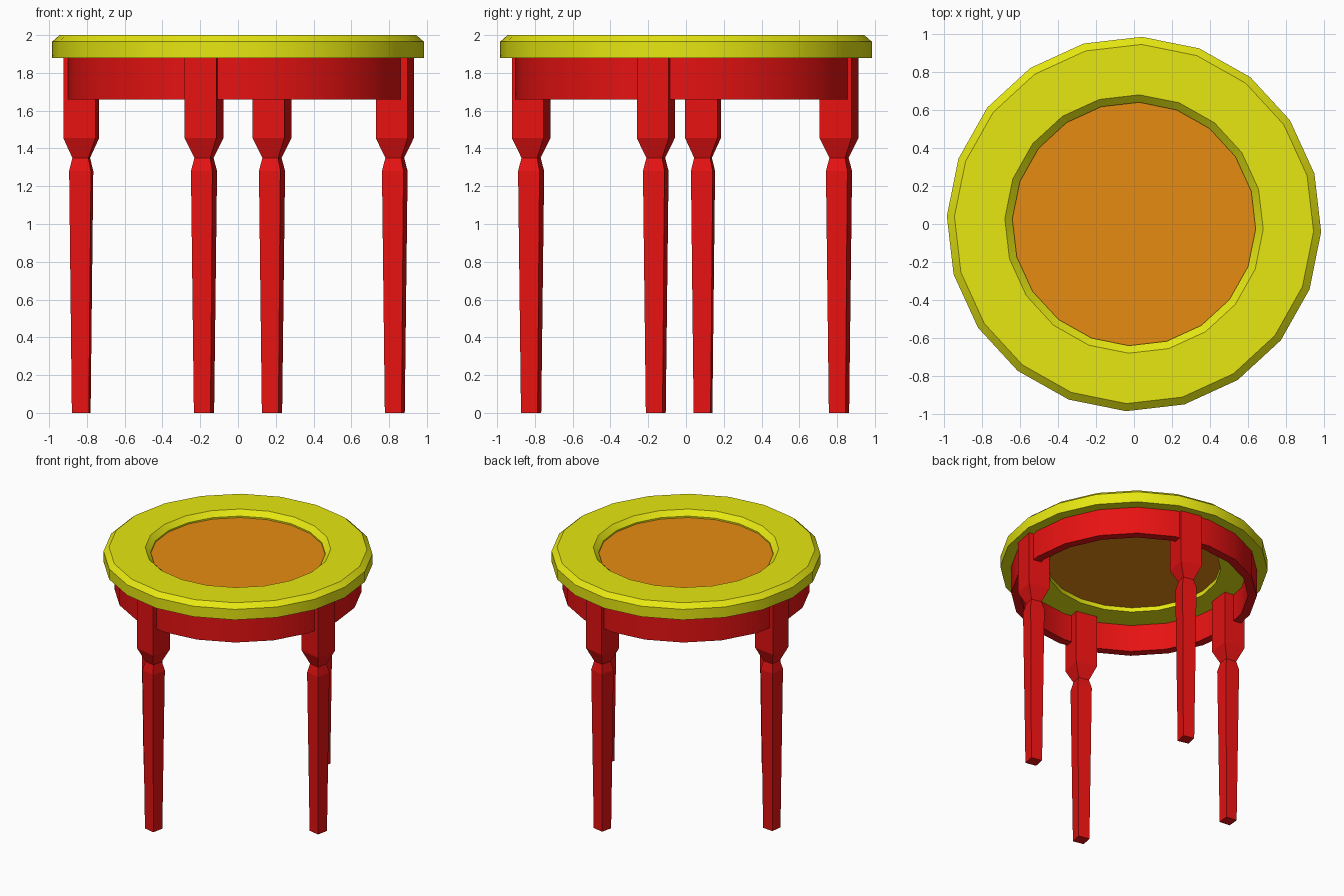
import bpy
import bmesh
import math

if "Cube" in bpy.data.objects:
    bpy.data.objects.remove(bpy.data.objects["Cube"])

SIDES = 20
PHASE = math.radians(-2.4)


def material(name, rgb):
    mat = bpy.data.materials.new(name)
    mat.use_nodes = True
    colour = (*rgb, 1)
    mat.diffuse_color = colour
    mat.node_tree.nodes["Principled BSDF"].inputs["Base Color"].default_value = colour
    return mat


yellow = material("yellow", (0.8, 0.8, 0.006))
red = material("red", (0.8, 0.006, 0.006))
orange = material("orange", (0.8, 0.26, 0.006))


def finish(bm, name, mat, smooth=True):
    bmesh.ops.recalc_face_normals(bm, faces=bm.faces)
    mesh = bpy.data.meshes.new(name)
    bm.to_mesh(mesh)
    bm.free()
    mesh.materials.append(mat)
    obj = bpy.data.objects.new(name, mesh)
    bpy.context.collection.objects.link(obj)
    if smooth:
        bpy.ops.object.select_all(action='DESELECT')
        obj.select_set(True)
        bpy.context.view_layer.objects.active = obj
        bpy.ops.object.shade_smooth_by_angle(angle=math.radians(25))
    return obj


def ring_of_points(bm, radius, z, count, phase):
    step = math.tau / count
    return [bm.verts.new((radius * math.cos(phase + i * step),
                          radius * math.sin(phase + i * step), z))
            for i in range(count)]


def loft(profile, count, phase, closed):
    """Turn (radius, z) pairs; closed joins last to first, else caps the ends."""
    bm = bmesh.new()
    rings = [ring_of_points(bm, r, z, count, phase) for r, z in profile]
    pairs = list(zip(rings, rings[1:]))
    if closed:
        pairs.append((rings[-1], rings[0]))
    else:
        bm.faces.new(rings[0])
        bm.faces.new(rings[-1])
    for a, b in pairs:
        for i in range(count):
            j = (i + 1) % count
            bm.faces.new((a[i], a[j], b[j], b[i]))
    return bm


# Table top: chamfered ring with an open centre
top = [(0.64, 1.88), (0.985, 1.88), (0.985, 1.965),
       (0.945, 2.0), (0.68, 2.0), (0.64, 1.962)]
finish(loft(top, SIDES, PHASE, True), "top_ring", yellow)

# Recessed panel in the centre
panel = [(0.64, 1.915), (0.64, 1.95)]
finish(loft(panel, SIDES, PHASE, False), "centre_panel", orange)

# Apron under the top
apron = [(0.84, 1.66), (0.905, 1.66), (0.905, 1.88), (0.84, 1.88)]
finish(loft(apron, SIDES, PHASE, True), "apron", red)

# Square turned legs, each facing outwards: (width, height)
leg = [(0.09, 0), (0.116, 1.28), (0.085, 1.35), (0.172, 1.455), (0.172, 1.88)]
leg_profile = [(w / math.sqrt(2), z) for w, z in leg]
places = {"front_leg": (-0.18, -0.82), "right_side_leg": (-0.83, 0.09),
          "back_leg": (0.18, 0.81), "left_side_leg": (0.83, -0.16)}
for name, (x, y) in places.items():
    obj = finish(loft(leg_profile, 4, math.pi / 4, False), name, red, smooth=False)
    obj.location = (x, y, 0)
    obj.rotation_euler.z = math.atan2(y, x)
